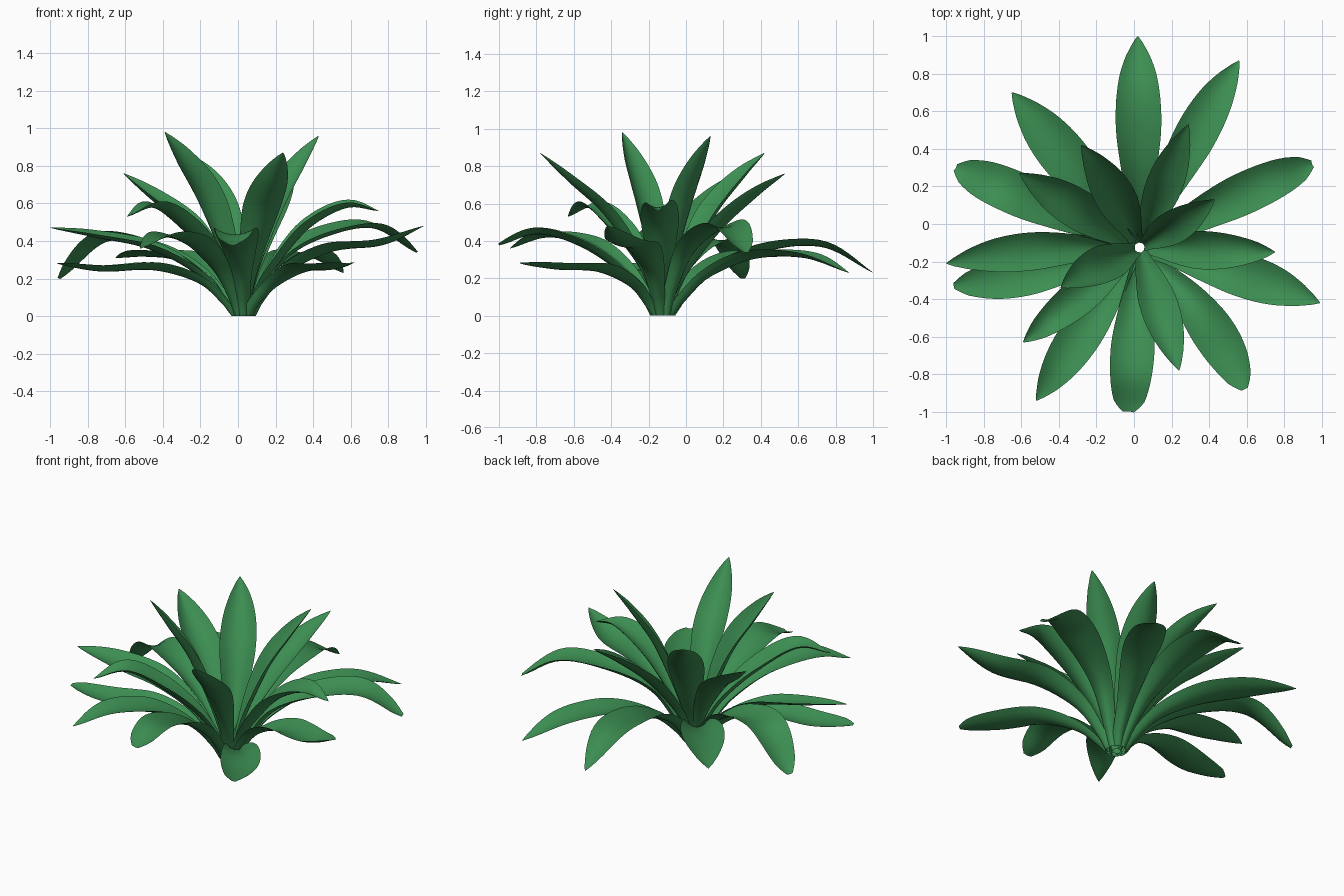
import bpy, bmesh
from math import radians, sin, cos
from mathutils import Vector

if "Cube" in bpy.data.objects:
    bpy.data.objects.remove(bpy.data.objects["Cube"])

CROWN = Vector((0.03, -0.125, 0))
green = bpy.data.materials.new("leaf_green")
green.diffuse_color = (0.045, 0.27, 0.084, 1)
green.use_nodes = True
green.node_tree.nodes["Principled BSDF"].inputs["Base Color"].default_value = green.diffuse_color

# relative half width along a leaf
WIDTH = [(0, .28), (.2, .42), (.4, .76), (.58, 1), (.74, .93), (.87, .62), (.96, .26), (1, .02)]


def lerp_table(table, t):
    for (a, va), (b, vb) in zip(table, table[1:]):
        if t <= b:
            return va + (vb - va) * (t - a) / (b - a)
    return table[-1][1]


def leaf_width(t):
    """Smoothed lookup of the width table."""
    d = min(.06, 1 - t)
    return sum(lerp_table(WIDTH, max(0, t + d * k)) for k in (-1, -.5, 0, .5, 1)) / 5


def spline(pts, n):
    """Catmull-Rom path resampled to n + 1 evenly spaced points."""
    p = [pts[0] * 2 - pts[1]] + pts + [pts[-1] * 2 - pts[-2]]
    fine = []
    for i in range(1, len(p) - 2):
        a, b, c, d = p[i - 1:i + 3]
        for j in range(20):
            t = j / 20
            fine.append(.5 * (2 * b + (c - a) * t + (2 * a - 5 * b + 4 * c - d) * t * t
                              + (3 * b - a - 3 * c + d) * t ** 3))
    fine.append(pts[-1])
    acc = [0]
    for a, b in zip(fine, fine[1:]):
        acc.append(acc[-1] + (b - a).length)
    out, k = [], 0
    for i in range(n + 1):
        s = acc[-1] * i / n
        while k < len(acc) - 2 and acc[k + 1] < s:
            k += 1
        out.append(fine[k].lerp(fine[k + 1], (s - acc[k]) / (acc[k + 1] - acc[k])))
    return out


def leaf(name, root, channel, tip, heights, width, bend=0.0, roll=0, blunt=1.0):
    """Channelled leaf blade; heights are z at 20, 45 and 75 % of its reach,
    roll twists it about its length, blunt < 1 gives a rounded tip."""
    tip = Vector(tip)
    out = Vector((tip.x, tip.y, 0)) - CROWN
    side = Vector((-out.y, out.x, 0)).normalized()
    base = CROWN + out.normalized() * root
    reach = Vector((tip.x, tip.y, 0)) - base
    pts = [base, base + reach * .055 + Vector((0, 0, .38 * heights[0]))]
    for f, z in zip((.2, .45, .75), heights):
        pts.append(base + reach * f + side * bend * 4 * f * (1 - f) + Vector((0, 0, z)))
    pts.append(tip)
    n, m = 30, 8
    path = spline(pts, n)
    bm = bmesh.new()
    rows = []
    for i, p in enumerate(path):
        t = i / n
        tan = (path[min(i + 1, n)] - path[max(i - 1, 0)]).normalized()
        s = (side - tan * side.dot(tan)).normalized()
        up = tan.cross(s)
        a = radians(roll) * min(1, t * 2.5)
        s, up = s * cos(a) + up * sin(a), up * cos(a) - s * sin(a)
        half = width / 2 * leaf_width(t * blunt)
        if blunt < 1 and t > .93:
            half *= max(.25, 1 - ((t - .93) / .07) ** 2) ** .5
        depth = half * (.85 + (channel - .85) * min(1, t * 1.6))
        row = []
        for j in range(m + 1):
            u = j / m * 2 - 1
            v = p + s * u * half + up * depth * (u * u - .4)
            v.z = max(v.z, 0)
            row.append(bm.verts.new(v))
        rows.append(row)
    for a, b in zip(rows, rows[1:]):
        for j in range(m):
            bm.faces.new((a[j + 1], a[j], b[j], b[j + 1])).smooth = True
    bmesh.ops.recalc_face_normals(bm, faces=bm.faces)
    if sum(f.normal.z for f in bm.faces) < 0:
        bmesh.ops.reverse_faces(bm, faces=bm.faces)
    me = bpy.data.meshes.new(name)
    bm.to_mesh(me)
    bm.free()
    me.materials.append(green)
    bpy.context.collection.objects.link(bpy.data.objects.new(name, me))


# spreading lower leaves: tip, heights, width, sideways bend, roll, blunt
OUTER = [
    ((.02, 1.0, .23), (.24, .36, .38), .25),
    ((.56, .87, .23), (.22, .32, .32), .23, .02),
    ((.95, .32, .34), (.32, .44, .48), .23, .02, 5, .94),
    ((.99, -.42, .48), (.25, .36, .39), .24, .02),
    ((.59, -.88, .28), (.17, .25, .26), .24, .05, 0, .94),
    ((-.03, -1.0, .38), (.24, .38, .45), .24, 0, 0, .9),
    ((-.52, -.94, .36), (.25, .39, .43), .23),
    ((-.96, -.33, .28), (.19, .26, .25), .23, .02, 0, .95),
    ((-1.0, -.21, .47), (.24, .37, .43), .21, -.03, -8),
    ((-.95, .30, .20), (.24, .37, .41), .24, 0, 6, .94),
    ((-.65, .70, .31), (.22, .31, .33), .26),
]
# upright inner leaves
INNER = [
    ((-.59, -.63, .53), (.28, .46, .59), .20),
    ((-.28, .42, .87), (.30, .56, .75), .22, -.02),
    ((.29, .53, .76), (.27, .48, .65), .20),
    ((.43, .13, .96), (.35, .62, .82), .19, 0, 12),
    ((.75, -.15, .56), (.27, .48, .59), .21, 0, 6),
    ((.24, -.78, .87), (.33, .56, .73), .21, 0, -8),
    ((-.39, -.34, .98), (.35, .63, .83), .22, 0, 18),
    ((-.61, .27, .76), (.28, .49, .64), .22),
]
for label, root, channel, group in (("outer_leaf", .055, .32, OUTER),
                                    ("inner_leaf", .018, .48, INNER)):
    for i, args in enumerate(group):
        leaf(f"{label}_{i + 1}", root, channel, *args)
